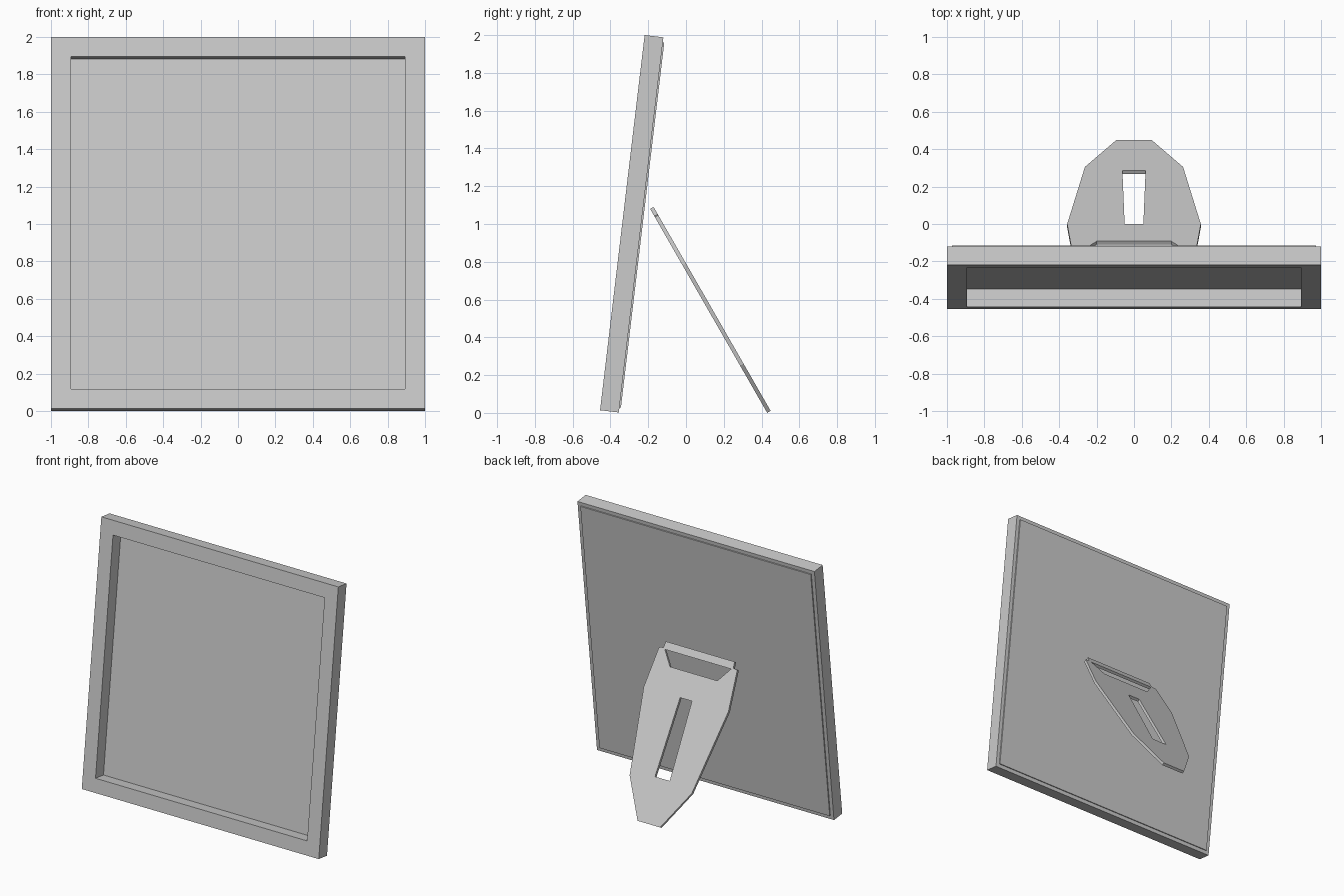
import bpy, bmesh
from mathutils import Vector

if "Cube" in bpy.data.objects:
    bpy.data.objects.remove(bpy.data.objects["Cube"])


def slab(name, loops, d0, d1, origin, up, normal):
    """Extrude a flat outline (with optional hole loops) lying in a tilted plane."""
    o, u, n = Vector(origin), Vector(up).normalized(), Vector(normal).normalized()
    x = Vector((1, 0, 0))
    bm = bmesh.new()
    edges = []
    for loop in loops:
        vs = [bm.verts.new(o + x * a + u * b + n * d0) for a, b in loop]
        edges += [bm.edges.new((vs[i - 1], vs[i])) for i in range(len(vs))]
    bmesh.ops.triangle_fill(bm, edges=edges, use_beauty=True, use_dissolve=False)
    ext = bmesh.ops.extrude_face_region(bm, geom=bm.faces[:], use_keep_orig=True)
    moved = [g for g in ext["geom"] if isinstance(g, bmesh.types.BMVert)]
    bmesh.ops.translate(bm, verts=moved, vec=n * (d1 - d0))
    bmesh.ops.recalc_face_normals(bm, faces=bm.faces[:])
    me = bpy.data.meshes.new(name)
    bm.to_mesh(me)
    bm.free()
    ob = bpy.data.objects.new(name, me)
    bpy.context.collection.objects.link(ob)
    return ob


def sym(half):
    """Mirror a right-hand profile across x = 0 into a closed loop."""
    return half + [(-a, b) for a, b in reversed(half)]


# Leaning plane of the picture frame
frame_plane = dict(origin=(0, -0.455, 0.014), up=(0, 0.118, 0.993), normal=(0, 0.993, -0.118))

# Square border with open window
slab("frame_border", [sym([(1.0, 0.0), (1.0, 2.0)]),
                      sym([(0.893, 0.106), (0.893, 1.893)])], 0.0, 0.1, **frame_plane)

# Thin backing board, slightly proud of the border at the back
slab("backing_board", [sym([(0.972, 0.028), (0.972, 1.972)])], 0.097, 0.108, **frame_plane)

# Easel leg: tapered plate with hinge opening and long slot
leg_outline = sym([(0.29, 0.0), (0.295, 0.045), (0.33, 0.05), (0.357, 0.345),
                   (0.262, 0.958), (0.095, 1.245)])
hinge_opening = sym([(0.28, 0.055), (0.2, 0.16)])
slot = sym([(0.05, 0.345), (0.062, 0.918)])
slab("easel_leg", [leg_outline, hinge_opening, slot], 0.0, 0.021,
     origin=(0, -0.19, 1.08), up=(0, 0.62, -1.08), normal=(0, 1.08, 0.62))
